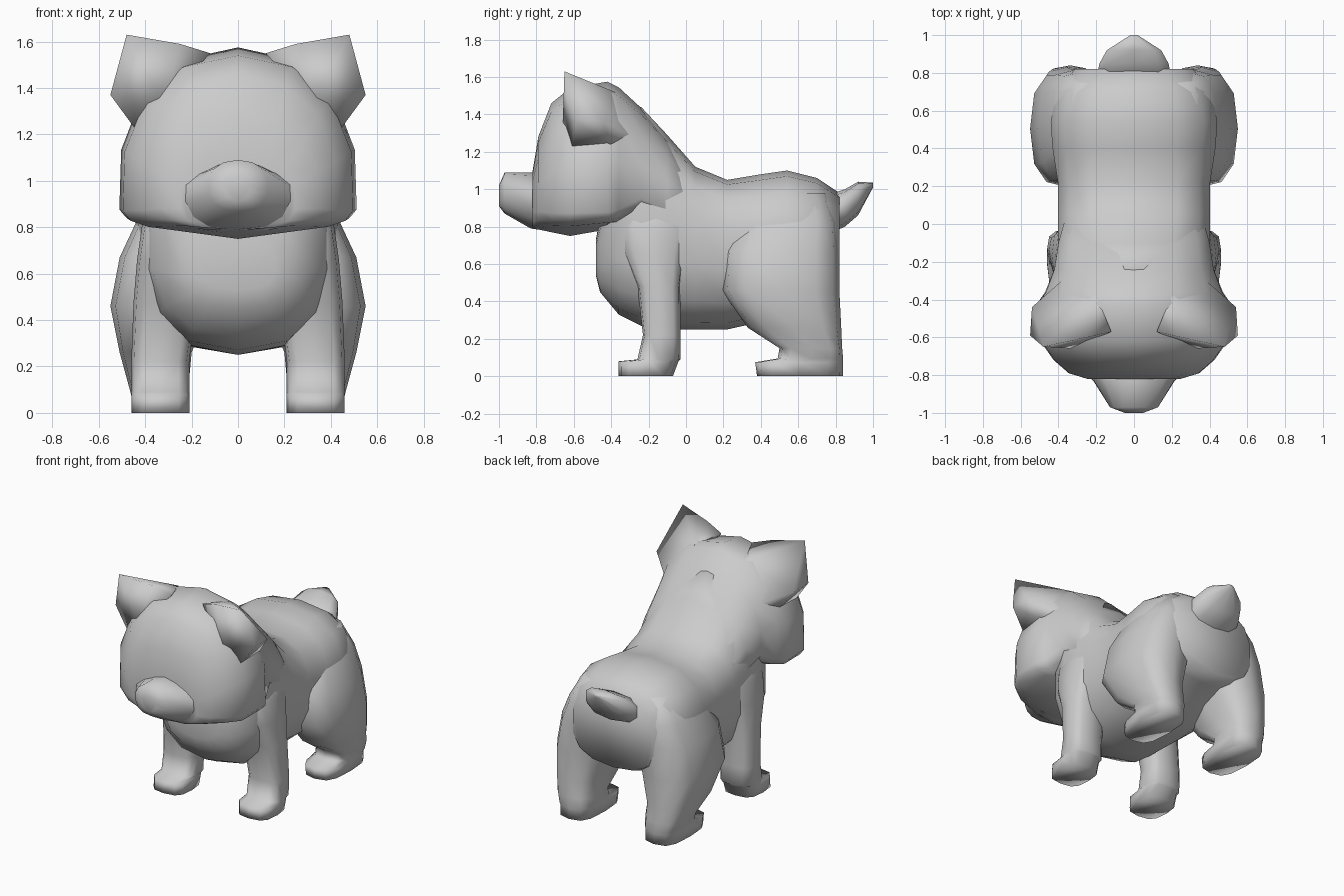
import bpy, bmesh
from math import sin, cos, tau


def power(v, e):
    return (1 if v > 0 else -1) * abs(v) ** e if abs(v) > 1e-6 else 0.0


def finish(name, bm, mirror=False, angle=1.7):
    bmesh.ops.recalc_face_normals(bm, faces=bm.faces)
    me = bpy.data.meshes.new(name)
    bm.to_mesh(me)
    bm.free()
    ob = bpy.data.objects.new(name, me)
    bpy.context.collection.objects.link(ob)
    if mirror:
        ob.modifiers.new("mirror", 'MIRROR')
    bpy.ops.object.select_all(action='DESELECT')
    ob.select_set(True)
    bpy.context.view_layer.objects.active = ob
    bpy.ops.object.shade_smooth_by_angle(angle=angle)
    return ob


def loft(name, rings, **kw):
    bm = bmesh.new()
    loops = [[bm.verts.new(p) for p in r] for r in rings]
    for a, b in zip(loops, loops[1:]):
        n = len(a)
        for i in range(n):
            bm.faces.new((a[i], a[(i + 1) % n], b[(i + 1) % n], b[i]))
    bm.faces.new(loops[0])
    bm.faces.new(loops[-1])
    return finish(name, bm, **kw)


def section(y, top, bot, w, mid, e_top=0.8, e_bot=0.8, keel=0.0, n=14):
    """Upright cross-section, widest at height mid; keel lifts the lower corners."""
    pts = []
    for i in range(n):
        s, c = sin(tau * i / n), cos(tau * i / n)
        e = e_top if c > 0 else e_bot
        x = power(s, e)
        h = top - mid if c > 0 else mid - bot - keel * abs(x)
        pts.append((w * x, y, mid + h * power(c, e)))
    return pts


def slab(z, y0, y1, x0, x1, e=0.65, n=12):
    """Level cross-section of a leg."""
    return [((x0 + x1) / 2 + (x1 - x0) / 2 * power(sin(tau * i / n), e),
             (y0 + y1) / 2 + (y1 - y0) / 2 * power(cos(tau * i / n), e), z)
            for i in range(n)]


# Torso with chest, sloping neck and rump
loft("body", [section(*s) for s in (
    (-0.48, 0.74, 0.53, 0.16, 0.63),
    (-0.46, 0.85, 0.45, 0.25, 0.65),
    (-0.36, 1.35, 0.33, 0.38, 0.75),
    (-0.24, 1.44, 0.27, 0.41, 0.77),
    (-0.10, 1.29, 0.25, 0.41, 0.77, 0.75),
    (0.05, 1.12, 0.25, 0.41, 0.74, 0.7),
    (0.22, 1.05, 0.25, 0.41, 0.70, 0.7),
    (0.40, 1.08, 0.29, 0.44, 0.70, 0.8),
    (0.54, 1.10, 0.36, 0.45, 0.72),
    (0.70, 1.06, 0.42, 0.42, 0.72),
    (0.82, 0.98, 0.45, 0.32, 0.68))])

# Head with broad cheeks and keeled jaw, running back into the neck
loft("head", [section(*s) for s in (
    (-0.82, 1.10, 0.79, 0.25, 0.94, 0.9, 0.6),
    (-0.79, 1.28, 0.785, 0.35, 0.95, 0.9, 0.5, 0.02),
    (-0.72, 1.46, 0.77, 0.43, 0.95, 0.9, 0.4, 0.04),
    (-0.62, 1.54, 0.75, 0.50, 0.98, 0.9, 0.3, 0.06),
    (-0.42, 1.575, 0.785, 0.515, 0.98, 0.9, 0.27, 0.04),
    (-0.36, 1.545, 0.82, 0.475, 0.98, 0.82, 0.4),
    (-0.24, 1.435, 0.86, 0.43, 1.00, 0.8, 0.7),
    (-0.10, 1.28, 0.80, 0.408, 0.94, 0.77, 0.7),
    (0.03, 1.10, 0.75, 0.37, 0.88, 0.75, 0.7))])

# Muzzle with a ridged bridge
loft("muzzle", [section(*s) for s in (
    (-1.00, 1.02, 0.91, 0.05, 0.97),
    (-0.97, 1.09, 0.87, 0.13, 0.98, 0.9),
    (-0.83, 1.09, 0.79, 0.22, 0.97, 1.4),
    (-0.76, 1.09, 0.78, 0.30, 0.96, 1.4, 0.7))])

# Tail stub
loft("tail", [section(*s, n=10) for s in (
    (0.76, 0.97, 0.76, 0.21, 0.87),
    (0.85, 1.00, 0.80, 0.19, 0.91),
    (0.92, 1.04, 0.86, 0.15, 0.97),
    (1.00, 1.035, 1.01, 0.02, 1.025))])

# Front legs with paws and tapering shoulders
loft("front_leg", [slab(*s) for s in (
    (0.00, -0.36, -0.07, 0.21, 0.46),
    (0.08, -0.36, -0.04, 0.21, 0.46),
    (0.09, -0.26, -0.03, 0.21, 0.46),
    (0.22, -0.23, -0.03, 0.21, 0.46),
    (0.48, -0.26, -0.03, 0.18, 0.45),
    (0.66, -0.34, 0.00, 0.15, 0.435),
    (0.80, -0.36, 0.03, 0.13, 0.415),
    (0.98, -0.30, 0.00, 0.10, 0.36))], mirror=True)

# Hind legs with full thighs and long paws
loft("hind_leg", [slab(*s) for s in (
    (0.00, 0.38, 0.84, 0.21, 0.46),
    (0.075, 0.37, 0.84, 0.21, 0.46),
    (0.095, 0.49, 0.84, 0.21, 0.465),
    (0.15, 0.50, 0.835, 0.21, 0.48),
    (0.26, 0.33, 0.83, 0.20, 0.51, 0.7),
    (0.46, 0.19, 0.82, 0.12, 0.55, 0.75),
    (0.67, 0.20, 0.82, 0.08, 0.51, 0.75),
    (0.82, 0.28, 0.81, 0.08, 0.44, 0.75),
    (0.98, 0.38, 0.75, 0.08, 0.34))], mirror=True)

# Pointed ears, broad at the base so they flow into the head
bm = bmesh.new()
for p in ((0.48, -0.65, 1.63), (0.55, -0.59, 1.37), (0.54, -0.44, 1.36),
          (0.44, -0.61, 1.22), (0.44, -0.40, 1.22), (0.12, -0.57, 1.55),
          (0.20, -0.38, 1.52), (0.25, -0.60, 1.59), (0.36, -0.28, 1.28),
          (0.32, -0.66, 1.32)):
    bm.verts.new(p)
bmesh.ops.convex_hull(bm, input=bm.verts)
finish("ear", bm, mirror=True)
